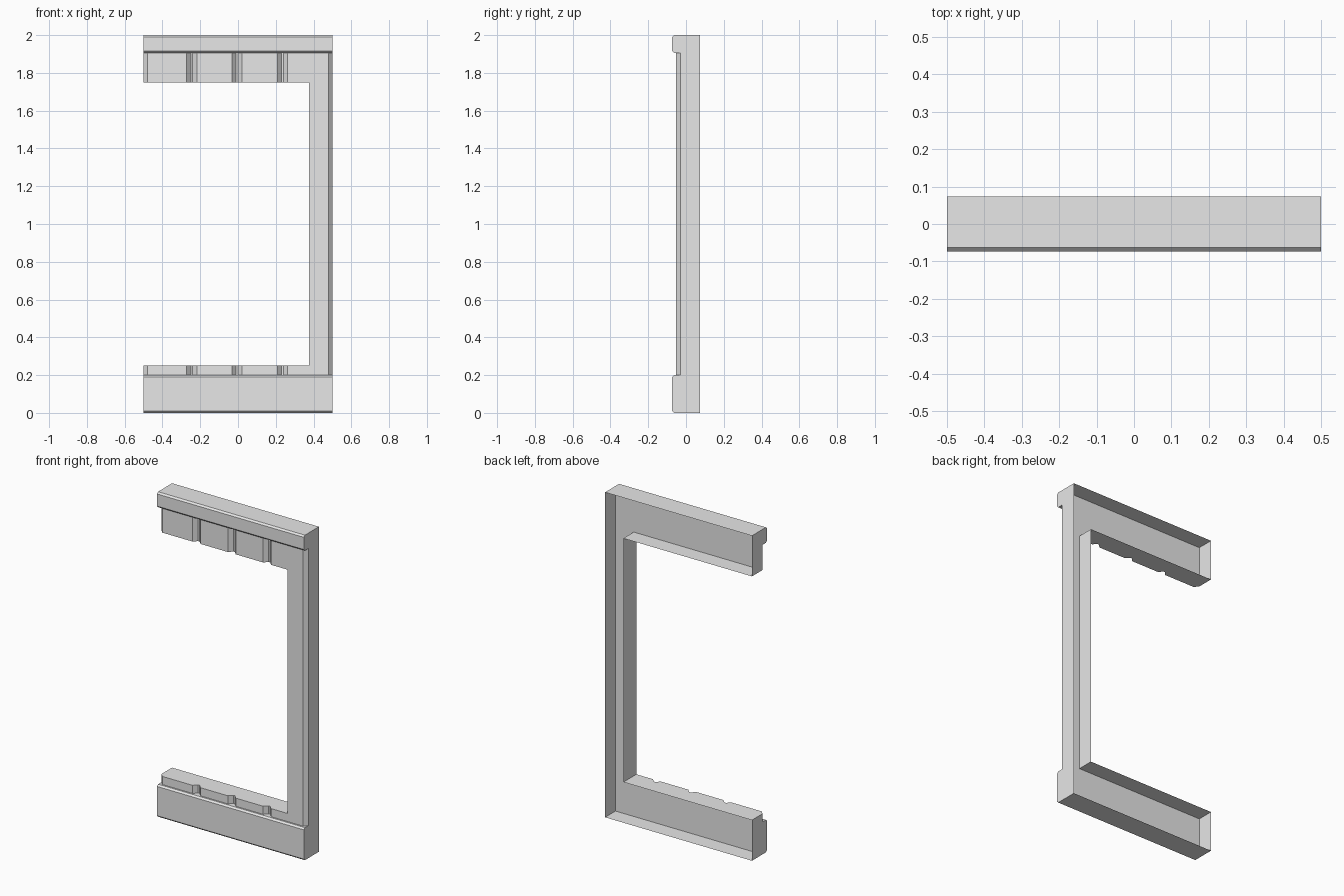
import bpy
import bmesh
from mathutils import Vector

cube = bpy.data.objects.get("Cube")
if cube:
    bpy.data.objects.remove(cube, do_unlink=True)

# Shared dimensions
HALF, JAMB = 0.5, 0.375           # half width, inner side of the post
BACK, REAR = -0.028, 0.073        # back of the facing, open rear edge
FLOOR, FACE, TRIM = -0.03, -0.053, -0.073
BASE, SILL, LINTEL, CORNICE, TOP = 0.2, 0.25, 1.75, 1.905, 2.0
SLOPE = 0.022

grey = bpy.data.materials.new("plain_grey")
grey.use_nodes = True
color = (0.8, 0.8, 0.8, 1)
grey.diffuse_color = color
grey.node_tree.nodes["Principled BSDF"].inputs["Base Color"].default_value = color


def extrude(name, points, direction, caps=True):
    """Sweep a closed outline along a direction, with or without end caps."""
    bm = bmesh.new()
    step = Vector(direction)
    start = [bm.verts.new(p) for p in points]
    end = [bm.verts.new(Vector(p) + step) for p in points]
    n = len(points)
    for i in range(n):
        j = (i + 1) % n
        bm.faces.new((start[i], start[j], end[j], end[i]))
    if caps:
        bm.faces.new(start[::-1])
        bm.faces.new(end)
    bmesh.ops.recalc_face_normals(bm, faces=bm.faces)
    mesh = bpy.data.meshes.new(name)
    bm.to_mesh(mesh)
    bm.free()
    mesh.materials.append(grey)
    obj = bpy.data.objects.new(name, mesh)
    bpy.context.collection.objects.link(obj)
    return obj


def upright(name, outline, low, high):
    return extrude(name, [(x, y, low) for x, y in outline], (0, 0, high - low))


def trim(name, low, high, cut=0.01):
    outline = [(BACK, low), (TRIM + cut, low), (TRIM, low + cut),
               (TRIM, high - cut), (TRIM + cut, high), (BACK, high)]
    return extrude(name, [(-HALF, y, z) for y, z in outline], (2 * HALF, 0, 0))


# Hollow wall sides, open at the rear
frame = [(-HALF, 0), (HALF, 0), (HALF, TOP), (-HALF, TOP),
         (-HALF, LINTEL), (JAMB, LINTEL), (JAMB, SILL), (-HALF, SILL)]
extrude("wall_sides", [(x, BACK, z) for x, z in frame], (0, REAR - BACK, 0), caps=False)

# Grooved facing above and below the opening
facing = [(-HALF, BACK), (-HALF, FLOOR), (-HALF + SLOPE, FACE)]
for x in (-0.245, -0.005, 0.235):
    facing += [(x - 0.027, FACE), (x - 0.005, FLOOR),
               (x + 0.005, FLOOR), (x + 0.027, FACE)]
facing += [(HALF - SLOPE, FACE), (HALF, FLOOR), (HALF, BACK)]
upright("lower_facing", facing, BASE, SILL)
upright("upper_facing", facing, LINTEL, CORNICE)

# Post facing with one sloped outer edge
post = [(JAMB, BACK), (JAMB, FACE), (HALF - SLOPE, FACE), (HALF, FLOOR), (HALF, BACK)]
upright("post_facing", post, SILL, LINTEL)

# Projecting base and cornice
trim("base_trim", 0, BASE)
trim("cornice_trim", CORNICE, TOP)
